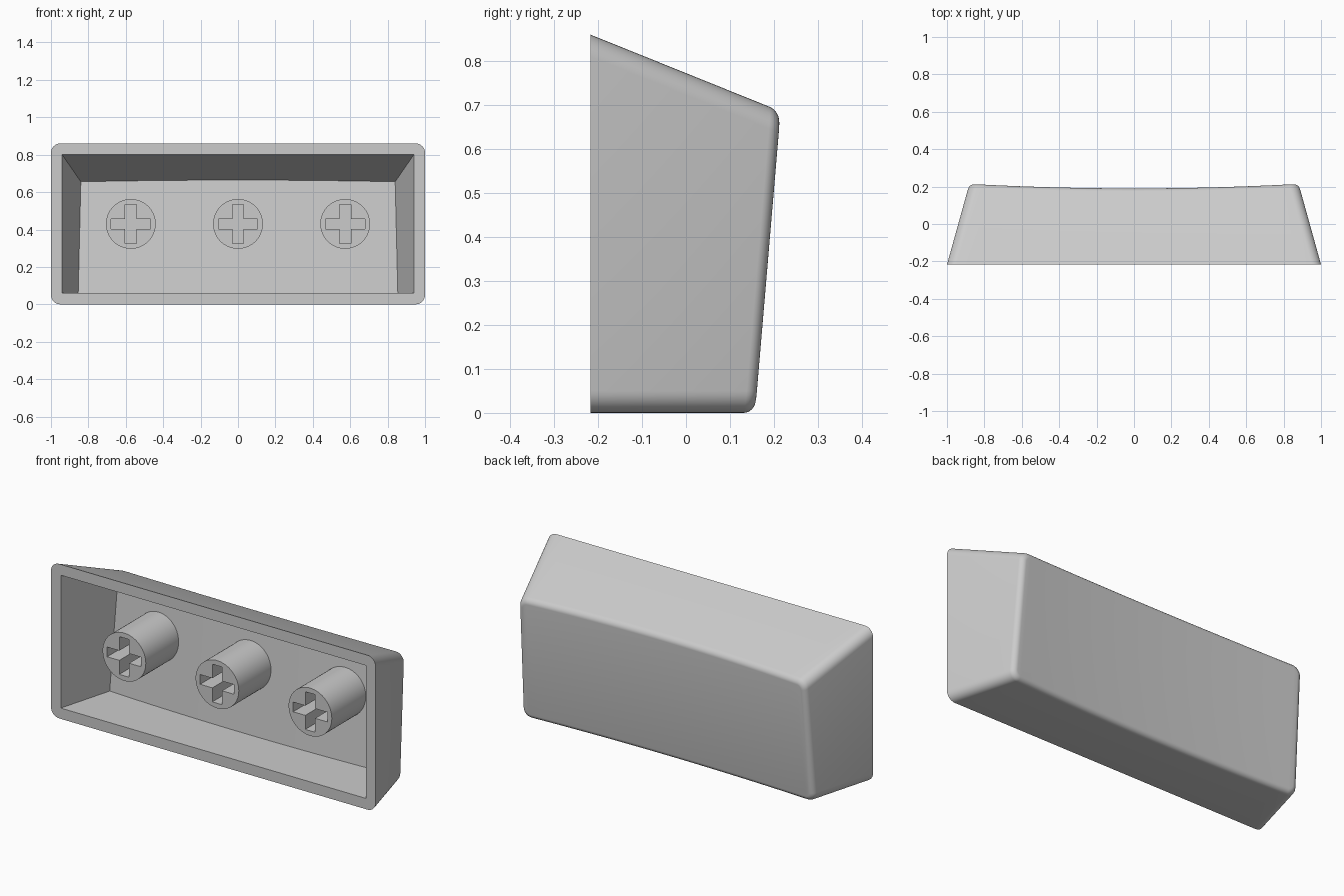
import bpy, bmesh
from math import sin, cos, pi, radians

if "Cube" in bpy.data.objects:
    bpy.data.objects.remove(bpy.data.objects["Cube"])

FRONT = -0.217          # plane of the open rim
ARC, STRAIGHT = 8, 28   # corner steps, steps along the width
FILLET = 0.025

grey = bpy.data.materials.new("light grey")
grey.diffuse_color = (0.6, 0.6, 0.6, 1)
grey.use_nodes = True
grey.node_tree.nodes["Principled BSDF"].inputs["Base Color"].default_value = grey.diffuse_color


def finish(bm, name):
    bmesh.ops.remove_doubles(bm, verts=bm.verts, dist=1e-5)
    bmesh.ops.recalc_face_normals(bm, faces=bm.faces)
    mesh = bpy.data.meshes.new(name)
    bm.to_mesh(mesh)
    bm.free()
    mesh.materials.append(grey)
    obj = bpy.data.objects.new(name, mesh)
    bpy.context.collection.objects.link(obj)
    bpy.ops.object.select_all(action='DESELECT')
    obj.select_set(True)
    bpy.context.view_layer.objects.active = obj
    bpy.ops.object.shade_smooth_by_angle(angle=radians(30))
    return obj


def dish(x, z):
    """Tilted back surface, scooped along its width."""
    return 0.1575 + 0.086 * z - 0.025 * (1 - (x / 0.88) ** 2)


def section(y, inset, r):
    """Columns (x, z low, z high) of the tapered rounded rectangle at depth y."""
    d = y - FRONT
    hx = 1 - 0.278 * d - inset
    lo, hi = inset, 0.86 - 0.403 * d - inset
    arc = [(r * (1 - cos(a)), r * (1 - sin(a)))
           for a in (pi / 2 * i / ARC for i in range(ARC + 1))]
    cols = [(-hx + dx, lo + dz, hi - dz) for dx, dz in arc]
    w = hx - r
    cols += [(-w + 2 * w * i / STRAIGHT, lo, hi) for i in range(1, STRAIGHT)]
    return cols + [(hx - dx, lo + dz, hi - dz) for dx, dz in reversed(arc)]


COLS = 2 * (ARC + 1) + STRAIGHT - 1


def ring(bm, inset, r, drop=None):
    """Loop of vertices: on the rim plane, or 'drop' below the dished surface."""
    pts = []
    for side, order in ((1, range(COLS)), (2, reversed(range(COLS)))):
        for i in order:
            y = FRONT if drop is None else 0.18
            for _ in range(1 if drop is None else 6):
                c = section(y, inset, r)[i]
                if drop is not None:
                    y = dish(c[0], c[side]) - drop
            pts.append(bm.verts.new((c[0], y, c[side])))
    return pts


def bridge(bm, a, b):
    n = len(a)
    for i in range(n):
        j = (i + 1) % n
        bm.faces.new((a[i], a[j], b[j], b[i]))


def cap(bm, loop):
    n = len(loop)
    for i in range(COLS - 1):
        bm.faces.new((loop[i], loop[i + 1], loop[n - 2 - i], loop[n - 1 - i]))


# Hollow shell: inner floor, inner walls, rim, outer walls, rounded edge, dished face
bm = bmesh.new()
loops = [ring(bm, 0.06, 0, 0.07), ring(bm, 0.06, 0), ring(bm, 0, 0.05)]
for k in range(7):
    a = pi / 2 * k / 6
    inset = FILLET * (1 - cos(a))
    loops.append(ring(bm, inset, 0.05 - inset, FILLET * (1 - sin(a))))
for a, b in zip(loops, loops[1:]):
    bridge(bm, a, b)
cap(bm, loops[0])
cap(bm, loops[-1])
finish(bm, "shell")


# Round mounting stems with a cross-shaped socket
def stem(name, cx, cz=0.43, radius=0.133, y0=-0.183, y1=0.13, depth=0.2):
    L, wx, wz = 0.105, 0.03, 0.027
    circle = [(radius * cos(2 * pi * i / 64), radius * sin(2 * pi * i / 64))
              for i in range(64)]
    quarter = [(L, wz), (wx, wz), (wx, L)]
    cross = (quarter + [(-x, z) for x, z in reversed(quarter)]
             + [(-x, -z) for x, z in quarter]
             + [(x, -z) for x, z in reversed(quarter)])
    bm = bmesh.new()
    edges = []
    for outline, end in ((circle, y1), (cross, y0 + depth)):
        front = [bm.verts.new((cx + x, y0, cz + z)) for x, z in outline]
        back = [bm.verts.new((cx + x, end, cz + z)) for x, z in outline]
        bridge(bm, front, back)
        bm.faces.new(back)
        edges += [bm.edges.get((front[i - 1], front[i])) for i in range(len(front))]
    bmesh.ops.triangle_fill(bm, edges=edges, use_beauty=True)
    finish(bm, name)


for name, x in (("left_stem", -0.573), ("middle_stem", 0), ("right_stem", 0.573)):
    stem(name, x)
